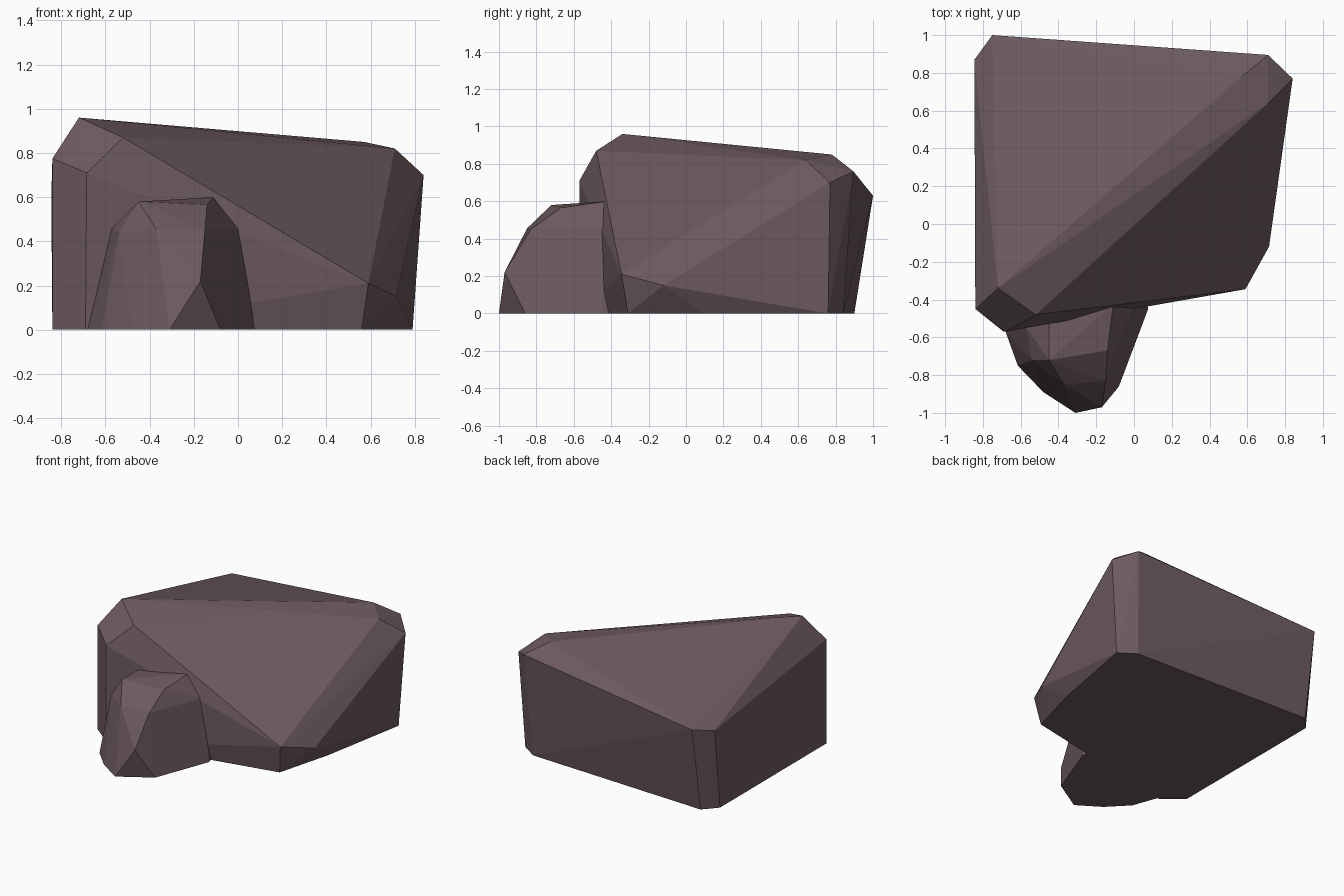
import bpy, bmesh, math

# One dusty mauve stone colour
stone = bpy.data.materials.new("mauve stone")
stone.diffuse_color = (0.15, 0.102, 0.113, 1)


def hull_rock(name, points):
    """Faceted boulder: convex hull of a few corner points, flat shaded."""
    bm = bmesh.new()
    verts = [bm.verts.new(p) for p in points]
    res = bmesh.ops.convex_hull(bm, input=verts)
    junk = {g for g in res["geom_interior"] + res["geom_unused"]
            if isinstance(g, bmesh.types.BMVert) and g.is_valid}
    bmesh.ops.delete(bm, geom=list(junk), context="VERTS")
    bmesh.ops.dissolve_limit(bm, angle_limit=math.radians(2),
                             verts=bm.verts[:], edges=bm.edges[:])
    bmesh.ops.recalc_face_normals(bm, faces=bm.faces[:])
    mesh = bpy.data.meshes.new(name)
    bm.to_mesh(mesh)
    bm.free()
    mesh.materials.append(stone)
    obj = bpy.data.objects.new(name, mesh)
    bpy.context.collection.objects.link(obj)
    return obj


# Large sloping boulder
hull_rock("large_boulder", [
    # upper corners, chipped
    (-0.72, -0.34, 0.96), (-0.52, -0.48, 0.87), (-0.84, -0.45, 0.775), (-0.685, -0.57, 0.71),
    (0.57, 0.78, 0.85), (0.71, 0.64, 0.82), (0.84, 0.77, 0.70), (0.71, 0.895, 0.76),
    (-0.75, 1.0, 0.63), (-0.845, 0.87, 0.60),
    # undercut front right corner
    (0.59, -0.345, 0.21), (0.715, -0.12, 0.15), (0.28, -0.385, 0.15),
    # footprint
    (0.56, -0.31, 0), (0.67, 0.1, 0), (0.79, 0.76, 0), (0.67, 0.84, 0),
    (-0.75, 0.90, 0), (-0.84, 0.80, 0), (-0.84, -0.45, 0), (-0.69, -0.57, 0),
])

# Small boulder leaning on the front
hull_rock("small_boulder", [
    # top
    (-0.45, -0.72, 0.58), (-0.14, -0.67, 0.565), (-0.11, -0.425, 0.60), (-0.45, -0.52, 0.575),
    # shoulders
    (-0.37, -0.85, 0.455), (-0.15, -0.83, 0.45), (-0.54, -0.72, 0.44), (-0.57, -0.55, 0.46),
    (0.01, -0.425, 0.45), (-0.08, -0.62, 0.41), (-0.17, -0.97, 0.22),
    # footprint
    (-0.31, -1.0, 0), (-0.48, -0.89, 0), (-0.615, -0.75, 0), (-0.08, -0.86, 0),
    (0.075, -0.45, 0), (-0.68, -0.57, 0),
    # buried back
    (-0.45, -0.40, 0.55), (-0.11, -0.38, 0.59), (0.06, -0.38, 0), (-0.60, -0.45, 0),
])
